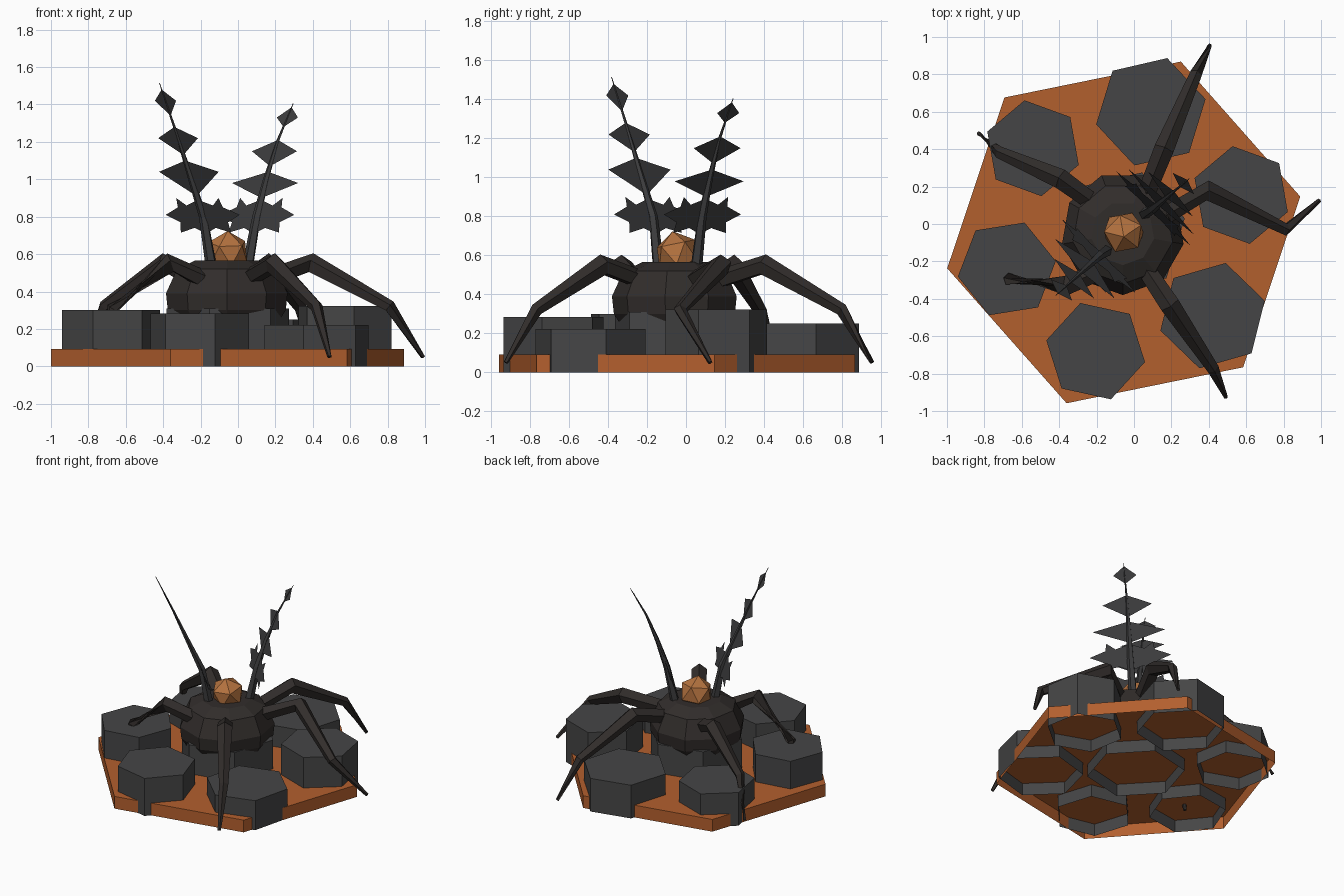
import bpy, bmesh
from math import sin, cos, radians, tau
from mathutils import Vector, Matrix

if "Cube" in bpy.data.objects:
    bpy.data.objects.remove(bpy.data.objects["Cube"])


def material(name, rgb):
    m = bpy.data.materials.new(name)
    m.diffuse_color = (*rgb, 1)
    m.use_nodes = True
    m.node_tree.nodes["Principled BSDF"].inputs["Base Color"].default_value = m.diffuse_color
    return m


RUST = material("rust", (0.45, 0.115, 0.027))
AMBER = material("amber", (0.46, 0.17, 0.05))
STONE = material("stone", (0.06, 0.06, 0.061))
SHELL = material("shell", (0.031, 0.026, 0.024))
LEAF = material("leaf", (0.045, 0.045, 0.047))


def finish(name, bm, mat):
    bmesh.ops.recalc_face_normals(bm, faces=bm.faces)
    me = bpy.data.meshes.new(name)
    bm.to_mesh(me)
    bm.free()
    me.materials.append(mat)
    ob = bpy.data.objects.new(name, me)
    bpy.context.collection.objects.link(ob)
    return ob


def loft(name, rings, mat, bottom=True):
    """Skin a list of rings of points; the last ring is always capped."""
    bm = bmesh.new()
    rows = [[bm.verts.new(p) for p in r] for r in rings]
    n = len(rows[0])
    for a, b in zip(rows, rows[1:]):
        for i in range(n):
            j = (i + 1) % n
            bm.faces.new((a[i], a[j], b[j], b[i]))
    bm.faces.new(rows[-1])
    if bottom:
        bm.faces.new(rows[0][::-1])
    return finish(name, bm, mat)


def ring(x, y, z, r, n, deg):
    return [(x + r * cos(radians(deg) + tau * i / n),
             y + r * sin(radians(deg) + tau * i / n), z) for i in range(n)]


def limb(name, path, radii, n, mat):
    """Tapered faceted tube along a path."""
    pts = [Vector(p) for p in path]
    rings = []
    for i, p in enumerate(pts):
        t = (pts[min(i + 1, len(pts) - 1)] - pts[max(i - 1, 0)]).normalized()
        ref = Vector((1, -1, 0)) if abs(t.z) > 0.8 else Vector((0, 0, 1))
        side = t.cross(ref).normalized()
        up = side.cross(t)
        rings.append([p + radii[i] * (up * cos(tau * k / n) + side * sin(tau * k / n))
                      for k in range(n)])
    return loft(name, rings, mat)


# Hexagonal base plate, open underneath
loft("base_plate", [ring(-0.055, -0.045, z, 0.963, 6, 11.5) for z in (0, 0.092)], RUST, False)

# Hexagonal stone columns: x, y, radius, turn, height
columns = [(-0.54, 0.405, 0.26, 40, 0.25), (0.09, 0.60, 0.30, 13, 0.25),
           (0.573, 0.155, 0.265, 40, 0.322), (0.42, -0.49, 0.29, 16, 0.222),
           (-0.205, -0.68, 0.27, 47.6, 0.283), (-0.68, -0.24, 0.265, 9, 0.30),
           (-0.055, -0.045, 0.335, 13, 0.31)]
for i, (x, y, r, a, h) in enumerate(columns):
    loft(f"stone_column_{i + 1}", [ring(x, y, z, r, 6, a) for z in (0, h)], STONE, False)

# Nine-sided squat body
loft("body", [ring(-0.06, -0.05, z, r, 9, 270) for z, r in
              ((0.22, 0.27), (0.30, 0.32), (0.39, 0.33), (0.52, 0.27), (0.567, 0.17))], SHELL)

# Faceted gem on top
bm = bmesh.new()
bmesh.ops.create_icosphere(bm, subdivisions=1, radius=0.118,
                           matrix=Matrix.Translation((-0.055, -0.045, 0.608))
                           @ Matrix.Rotation(0.2, 4, 'X') @ Matrix.Rotation(0.5, 4, 'Z'))
finish("gem", bm, AMBER)

# Five jointed legs: root, knee, ankle, tip
legs = [
    [(0.06, 0.15, 0.47), (0.16, 0.40, 0.55), (0.33, 0.80, 0.32), (0.405, 0.955, 0.05)],
    [(0.16, 0.04, 0.47), (0.39, 0.18, 0.55), (0.81, -0.03, 0.32), (0.99, 0.125, 0.05)],
    [(0.05, -0.22, 0.47), (0.19, -0.43, 0.55), (0.42, -0.77, 0.32), (0.49, -0.925, 0.05)],
    [(-0.20, -0.26, 0.47), (-0.36, -0.33, 0.55), (-0.67, -0.295, 0.31), (-0.69, -0.28, 0.05)],
    [(-0.24, 0.13, 0.47), (-0.39, 0.24, 0.55), (-0.715, 0.38, 0.32), (-0.83, 0.485, 0.05)],
]
for i, path in enumerate(legs):
    limb(f"leg_{i + 1}", path, (0.05, 0.056, 0.034, 0.012), 5, SHELL)

# Two feathered antennae; offsets lie on the x = y diagonal
ACROSS = Vector((1, -1, 0)).normalized()
antennae = {
    "left": ([(-0.14, 0.52), (-0.185, 0.80), (-0.25, 1.0), (-0.33, 1.25), (-0.42, 1.515)], 0.91,
             [(0.91, 1.04, 1.10, 0.225), (1.13, 1.22, 1.28, 0.15), (1.34, 1.42, 1.48, 0.08)]),
    "right": ([(0.05, 0.52), (0.10, 0.80), (0.15, 1.0), (0.21, 1.2), (0.295, 1.405)], 0.82,
              [(0.90, 0.98, 1.04, 0.25), (1.07, 1.15, 1.21, 0.17), (1.28, 1.33, 1.385, 0.08)]),
}
for side, (curve, ydepth, blades) in antennae.items():
    def at(z):
        for (d0, z0), (d1, z1) in zip(curve, curve[1:]):
            if z <= z1:
                break
        d = d0 + (d1 - d0) * (z - z0) / (z1 - z0)
        return Vector((d, d * (ydepth if z > 0.7 else 1), z))

    limb(f"{side}_antenna_stalk", [at(z) for _, z in curve],
         (0.032, 0.024, 0.016, 0.008, 0.002), 5, LEAF)

    # Jagged lowest leaf, then kite-shaped leaves: (half width, height)
    outlines = [[(0, 0.89), (0.10, 0.86), (0.16, 0.90), (0.17, 0.85), (0.28, 0.81),
                 (0.18, 0.77), (0.19, 0.715), (0.08, 0.74), (0, 0.71)]]
    outlines += [[(0, top), (w, mid), (0, low)] for low, mid, top, w in blades]
    bm = bmesh.new()
    for prof in outlines:
        full = prof + [(-u, z) for u, z in prof[-2:0:-1]]
        bm.faces.new([bm.verts.new(at(z) + ACROSS * u) for u, z in full])
    finish(f"{side}_antenna_leaves", bm, LEAF)
